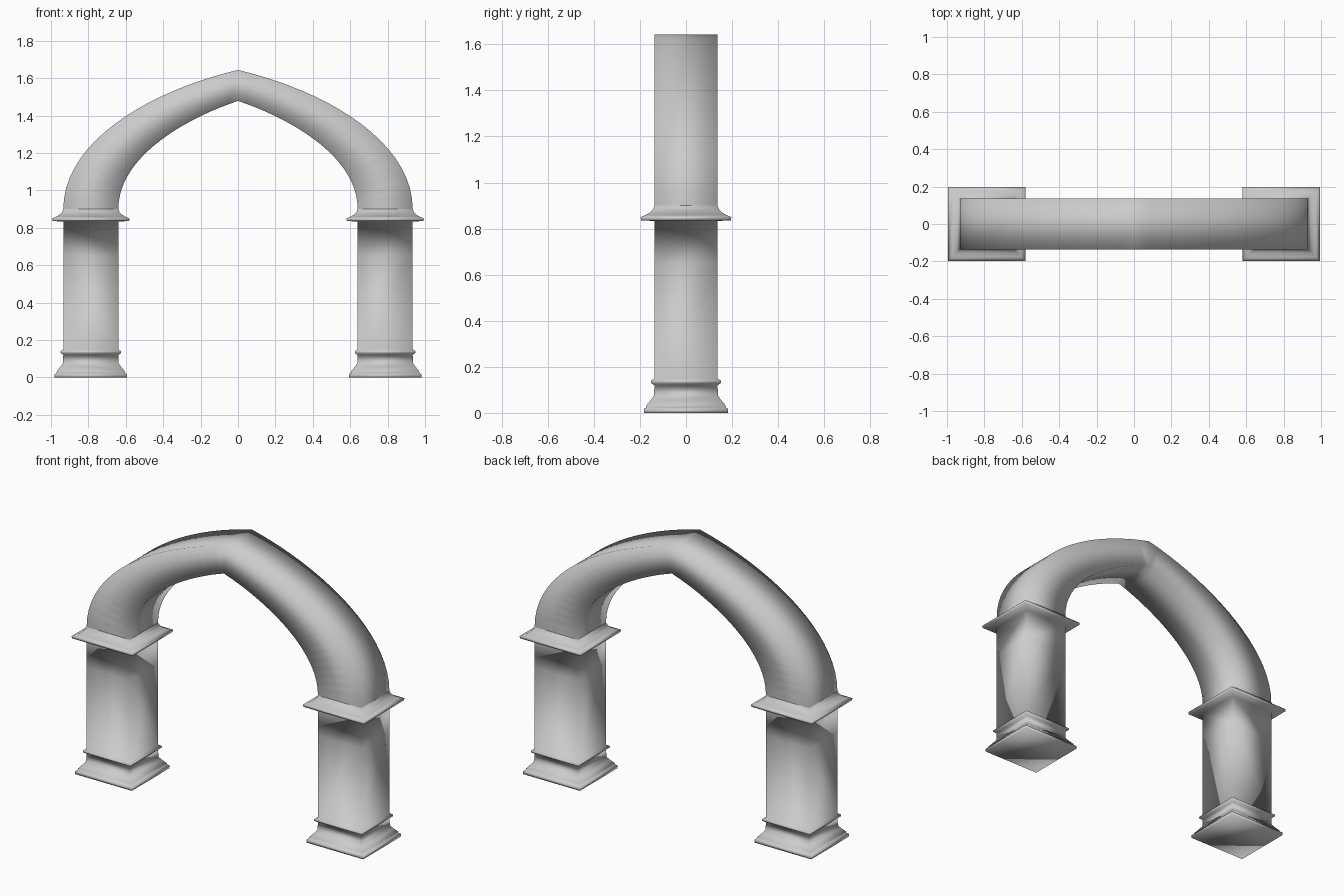
import bpy, bmesh
from mathutils import Vector
from mathutils.geometry import interpolate_bezier

cube = bpy.data.objects.get("Cube")
if cube:
    bpy.data.objects.remove(cube)

CX, HX, HY = 0.787, 0.147, 0.137   # pillar centre and half sizes

stone = bpy.data.materials.new("grey_stone")
stone.use_nodes = True
stone.diffuse_color = (0.6, 0.6, 0.6, 1)
stone.node_tree.nodes["Principled BSDF"].inputs["Base Color"].default_value = (0.6, 0.6, 0.6, 1)


def skin(name, rings, cap_bottom):
    """Join square rings into a smooth shell, mirrored to the other side."""
    bm = bmesh.new()
    loops = [[bm.verts.new(p) for p in ring] for ring in rings]
    for a, b in zip(loops, loops[1:]):
        for i in range(4):
            j = (i + 1) % 4
            bm.faces.new((a[i], a[j], b[j], b[i]))
    if cap_bottom:
        bm.faces.new(loops[0][::-1])
    bmesh.ops.recalc_face_normals(bm, faces=bm.faces)
    for f in bm.faces:
        f.smooth = True
    mesh = bpy.data.meshes.new(name)
    bm.to_mesh(mesh)
    bm.free()
    mesh.materials.append(stone)
    obj = bpy.data.objects.new(name, mesh)
    bpy.context.collection.objects.link(obj)
    mirror = obj.modifiers.new("Mirror", 'MIRROR')
    mirror.use_clip = True
    return obj


def square(z, out):
    x, y = HX + out, HY + out
    return [(CX + x, -y, z), (CX + x, y, z), (CX - x, y, z), (CX - x, -y, z)]


# Columns: (height, overhang) of plinth, ring moulding, shaft and capital
profile = [(0, .046), (.018, .046), (.022, .036), (.034, .034), (.055, .016), (.075, .002),
           (.12, 0), (.13, .015), (.14, .015), (.15, 0), (.65, 0),
           (.833, 0), (.836, .058), (.85, .06), (.858, .04), (.872, .016), (.885, .006), (.9, 0)]
skin("columns", [square(z, out) for z, out in profile], True)

# Pointed arch swept between an outer and an inner curve
def curve(*pts):
    return interpolate_bezier(*[Vector((x, 0, z)) for x, z in pts], 20)

outer = curve((CX + HX, .9), (.934, 1.27), (.45, 1.54), (0, 1.643))
inner = curve((CX - HX, .9), (.64, 1.18), (.28, 1.385), (0, 1.478))
skin("pointed_arch", [[(o.x, -HY, o.z), (o.x, HY, o.z), (i.x, HY, i.z), (i.x, -HY, i.z)]
                      for o, i in zip(outer, inner)], False)
